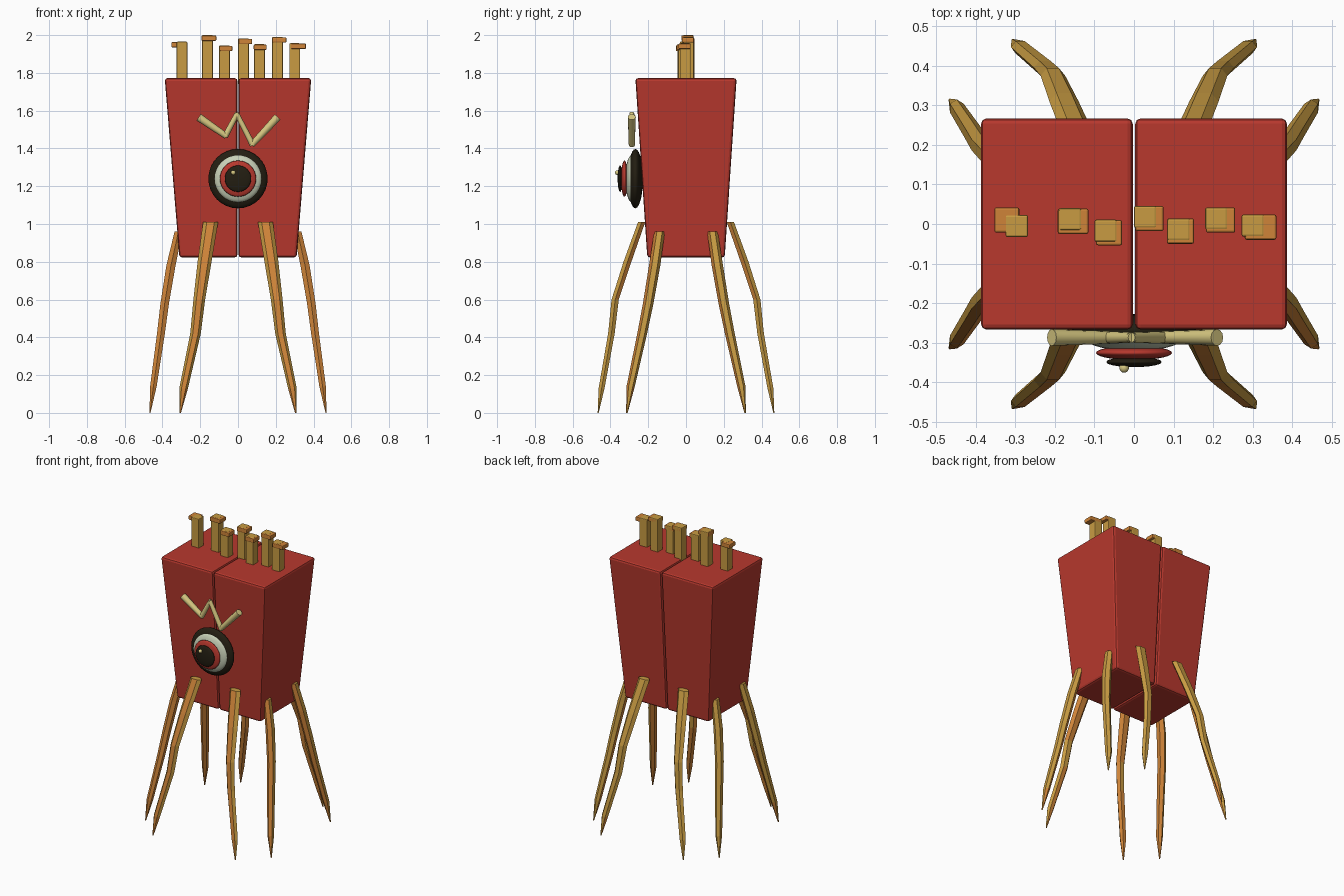
import bpy, bmesh, math
from mathutils import Vector, Matrix

if "Cube" in bpy.data.objects:
    bpy.data.objects.remove(bpy.data.objects["Cube"])


def material(name, rgb):
    m = bpy.data.materials.new(name)
    m.diffuse_color = (*rgb, 1)
    m.use_nodes = True
    m.node_tree.nodes["Principled BSDF"].inputs["Base Color"].default_value = m.diffuse_color
    return m


RED = material("red", (0.48, 0.04, 0.027))
GOLD = material("gold", (0.58, 0.33, 0.055))
ORANGE = material("orange", (0.62, 0.23, 0.04))
BLACK = material("black", (0.017, 0.013, 0.006))
PALE = material("pale_green_white", (0.58, 0.64, 0.48))
CREAM = material("cream", (0.68, 0.58, 0.22))


def finish(bm, name, mats, bevel=0, smooth=False):
    bmesh.ops.recalc_face_normals(bm, faces=bm.faces[:])
    me = bpy.data.meshes.new(name)
    bm.to_mesh(me)
    bm.free()
    ob = bpy.data.objects.new(name, me)
    bpy.context.collection.objects.link(ob)
    for m in mats:
        me.materials.append(m)
    if bevel:
        mod = ob.modifiers.new("edge", 'BEVEL')
        mod.width = bevel
        mod.segments = 2
    if smooth:
        for p in me.polygons:
            p.use_smooth = True
    return ob


def box(name, lo, hi, mat, bevel=0.005):
    bm = bmesh.new()
    bmesh.ops.create_cube(bm, size=1)
    for v in bm.verts:
        for i in range(3):
            v.co[i] = lo[i] if v.co[i] < 0 else hi[i]
    return finish(bm, name, [mat], bevel)


# Body: two tapered halves with a seam between them
for s, side in ((-1, "left"), (1, "right")):
    bm = bmesh.new()
    bmesh.ops.create_cube(bm, size=1)
    for v in bm.verts:
        top = v.co.z > 0
        outer = v.co.x * s > 0
        x = (0.388 if top else 0.31) if outer else 0.003
        y = math.copysign(0.268 if top else 0.205, v.co.y)
        v.co = (s * x, y, 1.772 if top else 0.823)
    finish(bm, "body_" + side, [RED], 0.014)

# Posts on top: left x, y centre, top z, cap left x, cap right x, cap y centre
posts = [(-0.325, -0.005, 1.965, -0.353, -0.29, 0.01),
         (-0.19, 0.012, 2.0, -0.193, -0.115, 0.007),
         (-0.10, -0.017, 1.945, -0.096, -0.03, -0.022),
         (0.0, 0.018, 1.982, 0.003, 0.075, 0.014),
         (0.085, -0.014, 1.952, 0.083, 0.152, -0.018),
         (0.18, 0.014, 1.99, 0.182, 0.256, 0.01),
         (0.272, -0.004, 1.957, 0.28, 0.36, -0.008)]
for i, (x, y, z, cx0, cx1, cy) in enumerate(posts):
    box(f"post_{i}", (x, y - 0.028, 1.74), (x + 0.057, y + 0.028, z), GOLD)
    box(f"post_cap_{i}", (cx0, cy - 0.032, z - 0.03), (cx1, cy + 0.032, z - 0.002), ORANGE)


# Legs: six-sided tapering limbs swept along a bent path
def leg(name, path, widths, across, sx, sy):
    bm = bmesh.new()
    rings = []
    for (x, y, z), (a, b) in zip(path, widths):
        ring = []
        for k in range(6):
            t = k * math.pi / 3
            u, w = a * math.cos(t), b * math.sin(t)
            dx, dy = (u, w) if across == 'x' else (w, u)
            ring.append(bm.verts.new((sx * (x + dx), sy * (y + dy), z)))
        rings.append(ring)
    for r0, r1 in zip(rings, rings[1:]):
        for k in range(6):
            bm.faces.new((r0[k], r0[(k + 1) % 6], r1[(k + 1) % 6], r1[k]))
    bm.faces.new(rings[0])
    bm.faces.new(rings[-1])
    bmesh.ops.recalc_face_normals(bm, faces=bm.faces[:])
    for f in bm.faces:
        f.normal_update()
        # front and underside faces are orange
        f.material_index = int(f.normal.y < -0.75 or f.normal.z < -0.12)
    finish(bm, name, [GOLD, ORANGE])


end_path = [(0.145, 0.235, 1.01), (0.177, 0.31, 0.8), (0.205, 0.375, 0.6),
            (0.225, 0.395, 0.42), (0.288, 0.447, 0.13), (0.306, 0.465, 0.0)]
end_w = [(0.04, 0.022), (0.037, 0.024), (0.031, 0.022),
         (0.028, 0.02), (0.023, 0.018), (0.004, 0.003)]
side_path = [(0.315, 0.14, 0.96), (0.355, 0.166, 0.78), (0.388, 0.2, 0.58),
             (0.408, 0.232, 0.42), (0.448, 0.293, 0.14), (0.466, 0.313, 0.0)]
side_w = [(0.028, 0.024), (0.03, 0.028), (0.028, 0.026),
          (0.026, 0.024), (0.022, 0.02), (0.004, 0.003)]
for sx, h in ((-1, "left"), (1, "right")):
    for sy, d in ((-1, "front"), (1, "back")):
        leg(f"{d}_leg_{h}", end_path, end_w, 'x', sx, sy)
        leg(f"{h}_side_leg_{d}", side_path, side_w, 'y', sx, sy)


# Eye: stack of flattened domes facing forward
def dome(name, centre, r, depth, mat):
    bm = bmesh.new()
    rot = Matrix.Rotation(math.pi / 2, 4, 'X')
    bmesh.ops.create_uvsphere(bm, u_segments=32, v_segments=14, radius=1, matrix=rot)
    for v in bm.verts:
        v.co = Vector((v.co.x * r, v.co.y * depth, v.co.z * r)) + Vector(centre)
    finish(bm, name, [mat], smooth=True)


dome("eye_rim", (0, -0.268, 1.24), 0.157, 0.04, BLACK)
dome("eye_white", (0, -0.287, 1.24), 0.126, 0.034, PALE)
dome("eye_iris", (0, -0.326, 1.24), 0.096, 0.018, RED)
dome("eye_pupil", (0, -0.349, 1.24), 0.07, 0.013, BLACK)
dome("eye_glint", (-0.025, -0.364, 1.272), 0.012, 0.012, CREAM)

# Zigzag brow above the eye, thinner towards the middle peak
zig = [(-0.203, 1.562, 0.021), (-0.066, 1.468, 0.016), (-0.006, 1.582, 0.013),
       (0.076, 1.422, 0.016), (0.206, 1.562, 0.021)]
bm = bmesh.new()
for (x0, z0, r0), (x1, z1, r1) in zip(zig, zig[1:]):
    a, b = Vector((x0, -0.287, z0)), Vector((x1, -0.287, z1))
    d = b - a
    mat = Matrix.Translation((a + b) / 2) @ d.to_track_quat('Z', 'Y').to_matrix().to_4x4()
    bmesh.ops.create_cone(bm, cap_ends=True, segments=12, radius1=r0, radius2=r1,
                          depth=d.length + 0.012, matrix=mat)
brow = finish(bm, "brow", [CREAM])
bpy.context.view_layer.objects.active = brow
brow.select_set(True)
bpy.ops.object.shade_smooth_by_angle()
